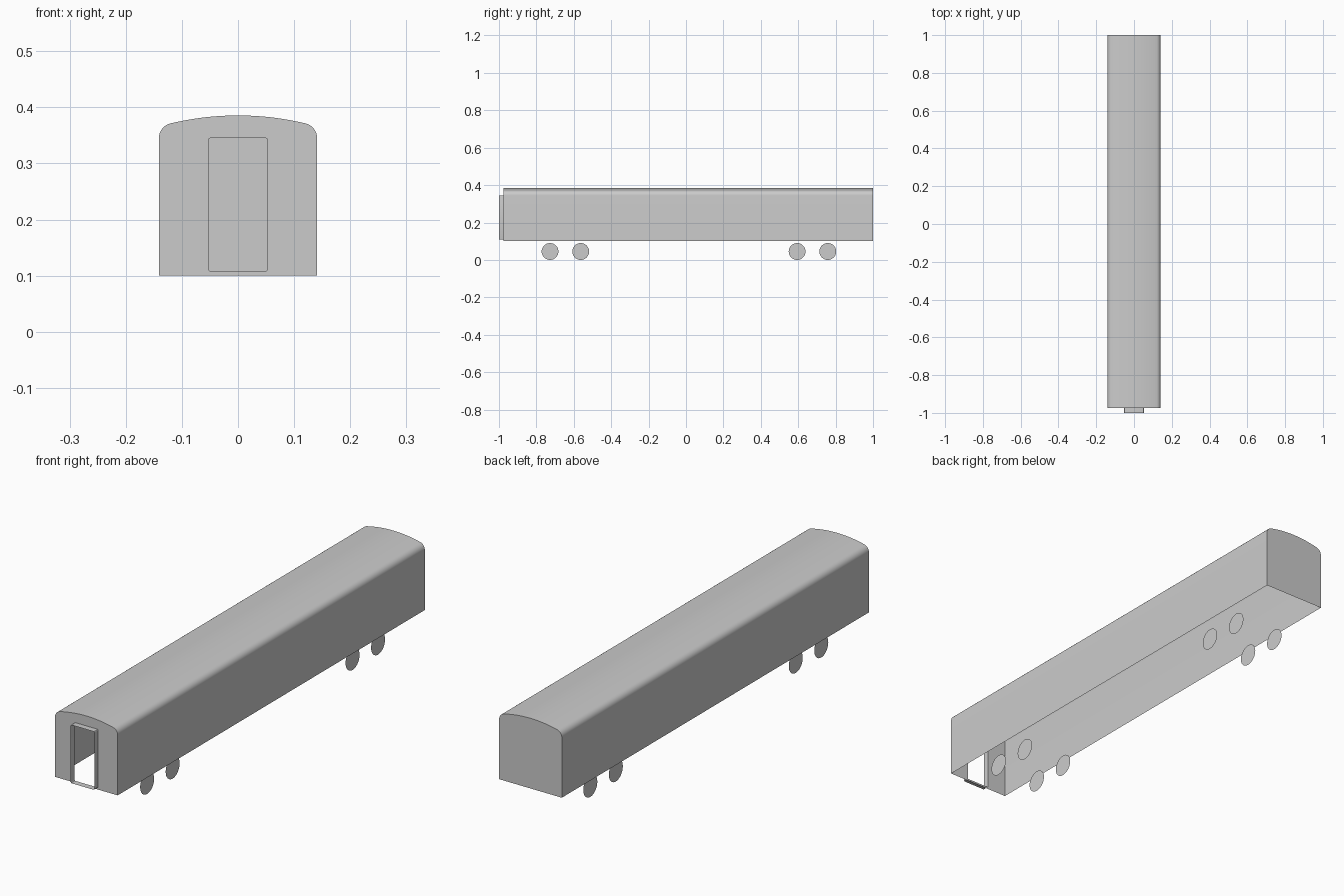
import bpy, bmesh
from math import sin, cos, pi, radians, sqrt

if "Cube" in bpy.data.objects:
    bpy.data.objects.remove(bpy.data.objects["Cube"])

Y_FRONT, Y_BACK, Y_DOOR = -0.975, 1.0, -1.0


def finish(bm, name):
    bmesh.ops.recalc_face_normals(bm, faces=bm.faces)
    mesh = bpy.data.meshes.new(name)
    bm.to_mesh(mesh)
    bm.free()
    obj = bpy.data.objects.new(name, mesh)
    bpy.context.collection.objects.link(obj)
    bpy.ops.object.select_all(action='DESELECT')
    obj.select_set(True)
    bpy.context.view_layer.objects.active = obj
    bpy.ops.object.shade_smooth_by_angle(angle=radians(30))
    return obj


def ring(bm, pts, y):
    return [bm.verts.new((x, y, z)) for x, z in pts]


def bridge(bm, a, b, closed=True):
    n = len(a)
    for i in range(n if closed else n - 1):
        j = (i + 1) % n
        bm.faces.new((a[i], a[j], b[j], b[i]))


def loop_edges(bm, vs):
    return [bm.edges.get((vs[i - 1], vs[i])) or bm.edges.new((vs[i - 1], vs[i]))
            for i in range(len(vs))]


def body_profile():
    # right half: sill, wall, rounded cant rail, shallow roof arch
    half = [(0.141, 0.1)]
    r, cx, cz = 0.027, 0.114, 0.345
    end = radians(76.5)
    half += [(cx + r * cos(end * i / 8), cz + r * sin(end * i / 8)) for i in range(9)]
    x0, z0 = half[-1]
    sag = 0.3855 - z0
    big = (x0 * x0 + sag * sag) / (2 * sag)
    for i in range(1, 9):
        x = x0 * (1 - i / 8)
        half.append((x, 0.3855 - big + sqrt(big * big - x * x)))
    return half + [(-x, z) for x, z in reversed(half[:-1])]


def door_profile():
    w, z0, z1, r = 0.053, 0.108, 0.345, 0.004
    pts = []
    for k, (x, z) in enumerate([(w - r, z1 - r), (r - w, z1 - r), (r - w, z0 + r), (w - r, z0 + r)]):
        for i in range(4):
            a = k * pi / 2 + i * pi / 6
            pts.append((x + r * cos(a), z + r * sin(a)))
    return pts


# open-bottomed coach shell with closed back and a doorway in the front wall
bm = bmesh.new()
front, back = ring(bm, body_profile(), Y_FRONT), ring(bm, body_profile(), Y_BACK)
bridge(bm, front, back, closed=False)
bm.faces.new(back)
hole = ring(bm, door_profile(), Y_FRONT)
edges = loop_edges(bm, front) + loop_edges(bm, hole)
bmesh.ops.triangle_fill(bm, edges=edges, use_beauty=True, normal=(0, -1, 0))
finish(bm, "coach_body")

# gangway sleeve projecting around the doorway
bm = bmesh.new()
bridge(bm, ring(bm, door_profile(), Y_DOOR), ring(bm, door_profile(), Y_FRONT))
finish(bm, "gangway_frame")

# flat disc wheels, two axles per bogie
R = 0.045
for i, y in enumerate((-0.727, -0.563, 0.594, 0.758)):
    for side, x in (("left", -0.1), ("right", 0.1)):
        bm = bmesh.new()
        bm.faces.new([bm.verts.new((x, y + R * cos(2 * pi * k / 32), R + R * sin(2 * pi * k / 32)))
                      for k in range(32)])
        finish(bm, f"wheel_{side}_{i + 1}")
